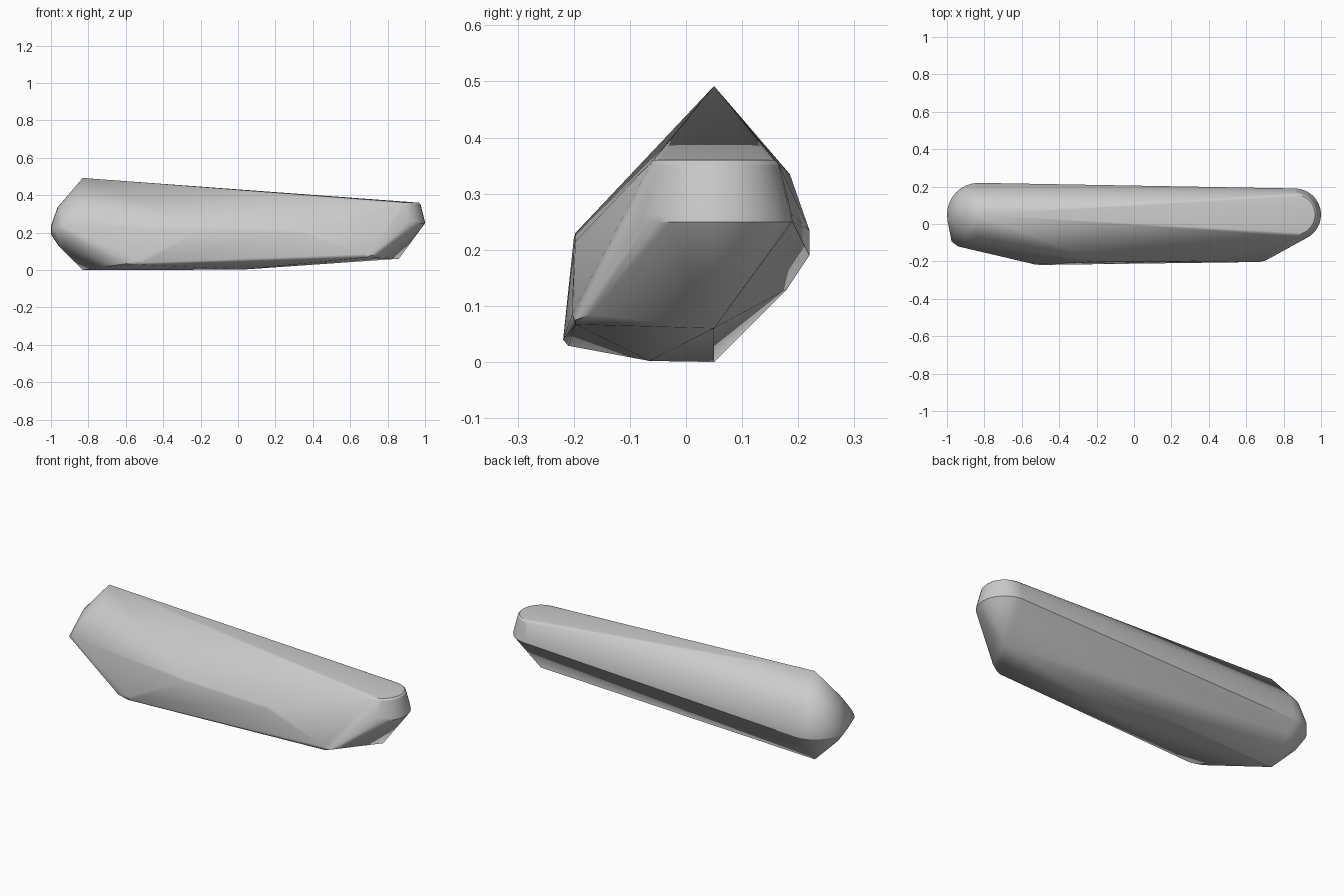
import bpy, bmesh, math

cube = bpy.data.objects.get("Cube")
if cube:
    bpy.data.objects.remove(cube, do_unlink=True)

# Stone colour
stone = bpy.data.materials.new("pale grey stone")
colour = (0.6, 0.6, 0.6, 1)
stone.use_nodes = True
stone.diffuse_color = colour
stone.node_tree.nodes["Principled BSDF"].inputs["Base Color"].default_value = colour

bm = bmesh.new()
SEGMENTS = 32


def ring(x, y, radius, z):
    """Circle of hull points around an upright axis."""
    for i in range(SEGMENTS):
        a = math.tau * i / SEGMENTS
        bm.verts.new((x + radius * math.cos(a), y + radius * math.sin(a), z))


# Pointed end: double cone with a rounded waist
for radius, z in ((0, 0), (0.13, 0.13), (0.17, 0.19), (0.17, 0.235), (0.135, 0.335), (0, 0.492)):
    if radius:
        ring(-0.83, 0.05, radius, z)
    else:
        bm.verts.new((-0.83, 0.05, z))

# Blunt end: flat cap over a cone
for radius, z in ((0.14, 0.25), (0.138, 0.265), (0.116, 0.352), (0.108, 0.36)):
    ring(0.86, 0.05, radius, z)
bm.verts.new((0.86, 0.05, 0.06))

# Front bulge, its lower lip and the keel
bulge = (
    (-0.94, -0.12, 0.24), (-0.975, -0.095, 0.22),
    (-0.19, -0.197, 0.23), (-0.19, -0.2, 0.22),
    (0.33, -0.197, 0.215), (0.33, -0.2, 0.2),
    (-0.53, -0.216, 0.05), (-0.5, -0.219, 0.04), (-0.53, -0.21, 0.029),
    (-0.6, -0.196, 0.034),
    (0.67, -0.203, 0.085), (0.7, -0.197, 0.075), (0.68, -0.197, 0.067),
    (0.75, -0.17, 0.085), (0.02, -0.065, 0.002),
)
for point in bulge:
    bm.verts.new(point)

# Wrap the points in one convex skin
hull = bmesh.ops.convex_hull(bm, input=bm.verts)
waste = {g for g in hull["geom_interior"] + hull["geom_unused"] if isinstance(g, bmesh.types.BMVert)}
bmesh.ops.delete(bm, geom=list(waste), context="VERTS")
bmesh.ops.dissolve_limit(bm, angle_limit=math.radians(0.5), verts=bm.verts, edges=bm.edges)
bmesh.ops.recalc_face_normals(bm, faces=bm.faces)

mesh = bpy.data.meshes.new("stone_body")
bm.to_mesh(mesh)
bm.free()
mesh.materials.append(stone)
body = bpy.data.objects.new("stone_body", mesh)
bpy.context.collection.objects.link(body)

# Smooth shading that keeps the rims crisp
bpy.ops.object.select_all(action="DESELECT")
body.select_set(True)
bpy.context.view_layer.objects.active = body
bpy.ops.object.shade_smooth_by_angle(angle=math.radians(30))
